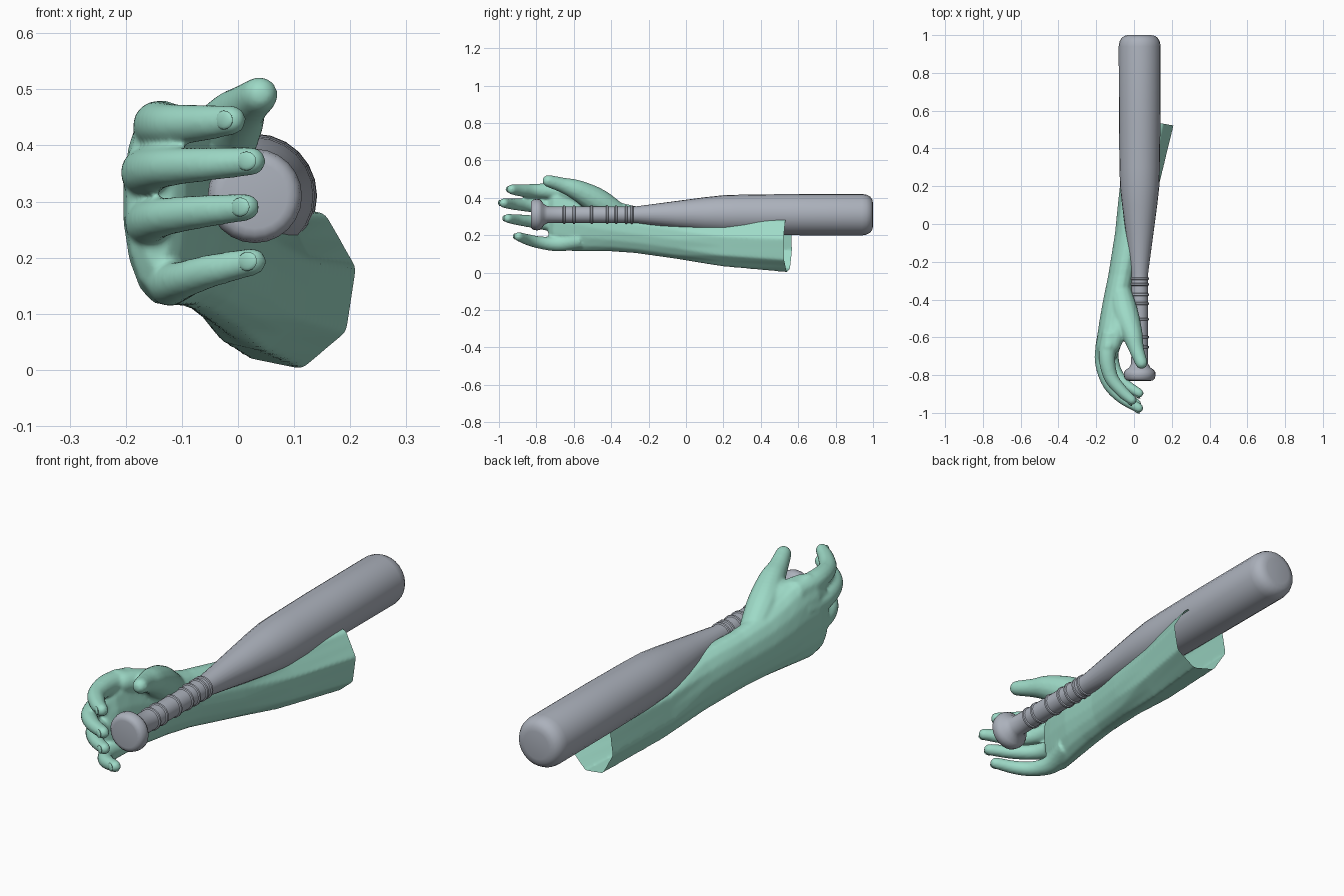
import bpy, bmesh, math
from mathutils import Vector, Matrix

if "Cube" in bpy.data.objects:
    bpy.data.objects.remove(bpy.data.objects["Cube"])


def material(name, rgb):
    m = bpy.data.materials.new(name)
    m.diffuse_color = (*rgb, 1)
    m.use_nodes = True
    m.node_tree.nodes["Principled BSDF"].inputs["Base Color"].default_value = m.diffuse_color
    return m


green = material("mint green", (0.34, 0.70, 0.57))
grey = material("bat grey", (0.41, 0.44, 0.50))


def loft(bm, rings):
    """Skin a list of point rings and close both ends."""
    vs = [[bm.verts.new(p) for p in r] for r in rings]
    n = len(vs[0])
    faces = [bm.faces.new((a[i], a[(i + 1) % n], b[(i + 1) % n], b[i]))
             for a, b in zip(vs, vs[1:]) for i in range(n)]
    faces += [bm.faces.new(vs[0]), bm.faces.new(vs[-1])]
    bmesh.ops.recalc_face_normals(bm, faces=faces)


def finish(bm, name, mat, angle):
    me = bpy.data.meshes.new(name)
    bm.to_mesh(me)
    bm.free()
    ob = bpy.data.objects.new(name, me)
    bpy.context.collection.objects.link(ob)
    me.materials.append(mat)
    bpy.ops.object.select_all(action='DESELECT')
    ob.select_set(True)
    bpy.context.view_layer.objects.active = ob
    bpy.ops.object.shade_smooth_by_angle(angle=math.radians(angle))
    return ob


def spline(pts, steps=6):
    """Catmull-Rom through tuples."""
    p = [Vector(q) for q in pts]
    p = [p[0] * 2 - p[1]] + p + [p[-1] * 2 - p[-2]]
    out = []
    for a, b, c, d in zip(p, p[1:], p[2:], p[3:]):
        for k in range(steps):
            t = k / steps
            out.append(0.5 * (2 * b + (c - a) * t + (2 * a - 5 * b + 4 * c - d) * t * t
                              + (3 * b - a - 3 * c + d) * t ** 3))
    return out + [p[-2]]


def finger(bm, pts, n=14):
    """Rounded tube along (x, y, z, radius) points; returns tip, direction, radius."""
    s = spline(pts)
    cen = [(q.xyz, q.w) for q in s]
    tip, r = cen[-1]
    d = (tip - cen[-2][0]).normalized()
    for a in (25, 50, 70, 85):
        a = math.radians(a)
        cen.append((tip + d * r * math.sin(a), r * math.cos(a)))
    rings = []
    for i, (c, rad) in enumerate(cen):
        t = (cen[min(i + 1, len(cen) - 1)][0] - cen[max(i - 1, 0)][0]).normalized()
        u = t.cross(Vector((0, 0, 1))).normalized()
        v = u.cross(t)
        rings.append([c + (u * math.cos(k * math.tau / n) + v * math.sin(k * math.tau / n)) * rad
                      for k in range(n)])
    loft(bm, rings)
    return tip, d, r


# ---- bat: turned profile (y, radius) about its long axis
profile = [(-0.83, 0.058), (-0.828, 0.07), (-0.818, 0.08), (-0.80, 0.084), (-0.785, 0.083),
           (-0.772, 0.074), (-0.76, 0.056), (-0.74, 0.045)]
for y in (-0.647, -0.594, -0.5, -0.417, -0.369, -0.315, -0.285):   # grip wrap ridges
    profile += [(y - 0.012, 0.044), (y - 0.009, 0.049), (y, 0.049), (y + 0.003, 0.044)]
profile += [(-0.26, 0.045), (-0.05, 0.073), (0.1, 0.093), (0.2, 0.104), (0.3, 0.107),
            (0.55, 0.11), (0.94, 0.111), (0.965, 0.107), (0.985, 0.096), (0.996, 0.08), (1.0, 0.06)]
bm = bmesh.new()
N = 24
loft(bm, [[(0.03 + r * math.cos(i * math.tau / N), y, 0.31 + r * math.sin(i * math.tau / N))
           for i in range(N)] for y, r in profile])
finish(bm, "bat", grey, 50)

# ---- arm and palm: sections (y, centre x, centre z, half width, half height)
sections = [(-0.735, -0.145, 0.30, 0.03, 0.12), (-0.71, -0.145, 0.30, 0.055, 0.165),
            (-0.65, -0.138, 0.30, 0.068, 0.185), (-0.58, -0.122, 0.29, 0.072, 0.178),
            (-0.5, -0.105, 0.27, 0.077, 0.158), (-0.4, -0.087, 0.25, 0.077, 0.138),
            (-0.27, -0.062, 0.23, 0.075, 0.127), (-0.05, -0.015, 0.20, 0.087, 0.128),
            (0.2, 0.028, 0.165, 0.106, 0.136), (0.62, 0.10, 0.147, 0.137, 0.156)]
bm = bmesh.new()
rings = []
for y, cx, cz, rx, rz in sections:
    ring = []
    for i in range(16):
        a = math.radians(-78) + i * math.tau / 16
        flat = math.cos(math.pi / 8) if i % 2 and y > 0 else 1   # forearm is eight-sided
        ring.append((cx + rx * flat * math.cos(a), y, cz + rz * flat * math.sin(a)))
    rings.append(ring)
loft(bm, rings)

# ---- four curled fingers and the thumb
fingers = [
    [(-0.12, -0.58, .42, .05), (-0.143, -0.70, .435, .045), (-0.122, -0.81, .437, .038),
     (-0.065, -0.885, .44, .033), (-0.012, -0.932, .445, .027)],
    [(-0.145, -0.60, .35, .05), (-0.165, -0.72, .352, .044), (-0.135, -0.84, .360, .036),
     (-0.065, -0.92, .366, .031), (0.024, -0.974, .372, .026)],
    [(-0.14, -0.60, .265, .048), (-0.16, -0.71, .262, .042), (-0.135, -0.81, .272, .035),
     (-0.065, -0.895, .282, .030), (0.014, -0.952, .290, .025)],
    [(-0.10, -0.56, .175, .048), (-0.122, -0.68, .155, .042), (-0.10, -0.775, .160, .034),
     (-0.05, -0.845, .176, .030), (0.026, -0.895, .193, .025)],
]
tips = [finger(bm, f) for f in fingers]
finger(bm, [(-0.075, -0.34, .30, .055), (-0.047, -0.47, .38, .07), (-0.01, -0.58, .44, .056),
            (0.012, -0.66, .468, .041), (0.039, -0.735, .490, .033)])
# web between thumb and index finger
finger(bm, [(-0.07, -0.5, .38, .06), (-0.09, -0.57, .415, .05), (-0.115, -0.64, .43, .045)])
arm = finish(bm, "arm_and_hand", green, 60)

# fuse into one skin, soften the joins
m = arm.modifiers.new("fuse", 'REMESH')
m.mode = 'VOXEL'
m.voxel_size = 0.007
m.use_smooth_shade = True
s = arm.modifiers.new("soften", 'SMOOTH')
s.factor = 0.5
s.iterations = 8
for mod in ("fuse", "soften"):
    bpy.ops.object.modifier_apply(modifier=mod)

# cut the forearm open at a slight slant
bm = bmesh.new()
bm.from_mesh(arm.data)
bmesh.ops.bisect_plane(bm, geom=bm.verts[:] + bm.edges[:] + bm.faces[:],
                       plane_co=(0.088, 0.543, 0.15), plane_no=(0.18, 1, 0), clear_outer=True)
for f in bm.faces:
    f.smooth = True
    f.material_index = 0
bm.to_mesh(arm.data)
bm.free()
if not arm.data.materials:
    arm.data.materials.append(green)

# ---- fingernails on the backs of the fingertips
bm = bmesh.new()
for tip, d, r in tips:
    n = Vector((d.y, -d.x, 0)).normalized()
    w = n.cross(d).normalized()
    rot = Matrix((d, w, n)).transposed().to_4x4()
    bmesh.ops.create_uvsphere(
        bm, u_segments=16, v_segments=8, radius=1,
        matrix=Matrix.Translation(tip + d * 0.002 + n * r * 0.82) @ rot
        @ Matrix.Diagonal((0.02, 0.017, 0.006, 1)))
finish(bm, "fingernails", green, 60)
